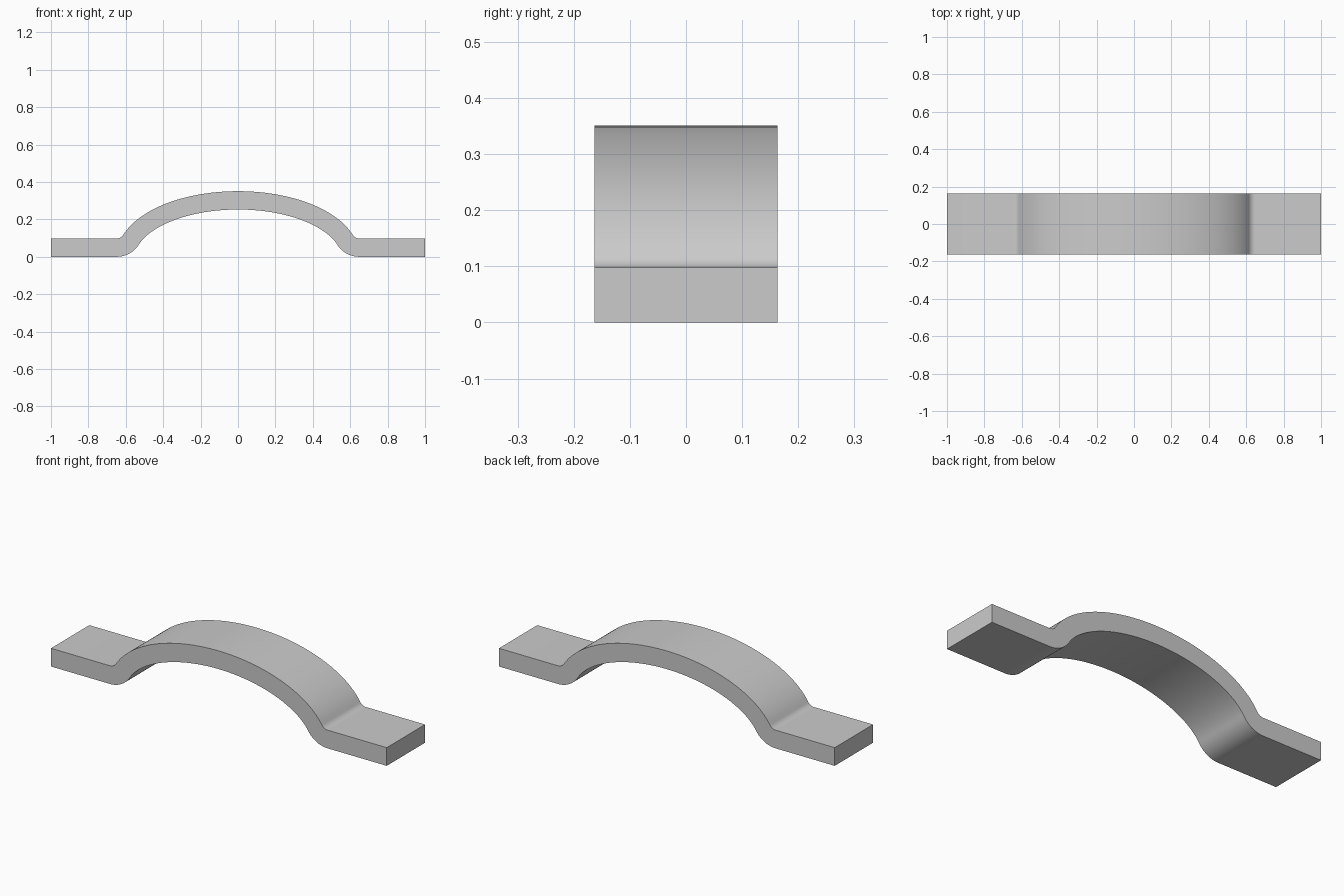
import bpy, bmesh, math

cube = bpy.data.objects.get("Cube")
if cube:
    bpy.data.objects.remove(cube, do_unlink=True)

HALF_LENGTH, HALF_WIDTH, HALF_THICK = 1.0, 0.163, 0.049
ARCH_A, ARCH_B = 0.60, 0.302      # centreline half ellipse
BEND = 0.09                       # centreline radius of the foot bends
ARCH_STEPS, BEND_STEPS = 32, 10


def arch(t):
    """Centreline point and outward normal at ellipse angle t."""
    nx, nz = ARCH_B * math.cos(t), ARCH_A * math.sin(t)
    n = math.hypot(nx, nz)
    return ARCH_A * math.cos(t), ARCH_B * math.sin(t), nx / n, nz / n


# Find where the bend meets the arch tangentially
low, high = 0.0, math.pi / 2
for _ in range(50):
    mid = (low + high) / 2
    x, z, nx, nz = arch(mid)
    if z + BEND * nz < HALF_THICK + BEND:
        low = mid
    else:
        high = mid
start = low
x, z, nx, nz = arch(start)
cx, cz = x + BEND * nx, z + BEND * nz

# Right half of the centreline, from the crown to the foot's end
half = [arch(math.pi / 2 + (start - math.pi / 2) * i / ARCH_STEPS)
        for i in range(ARCH_STEPS + 1)]
angle = math.atan2(nz, nx)
for i in range(1, BEND_STEPS + 1):
    a = angle + (math.pi / 2 - angle) * i / BEND_STEPS
    ux, uz = math.cos(a), math.sin(a)
    half.append((cx - BEND * ux, cz - BEND * uz, ux, uz))
half.append((HALF_LENGTH, HALF_THICK, 0, 1))
path = [(-x, z, -nx, nz) for x, z, nx, nz in half[:0:-1]] + half

# Offset to both sides and extrude the closed outline across the width
outline = [(x + HALF_THICK * nx, z + HALF_THICK * nz) for x, z, nx, nz in path]
outline += [(x - HALF_THICK * nx, z - HALF_THICK * nz) for x, z, nx, nz in path[::-1]]
bm = bmesh.new()
face = bm.faces.new([bm.verts.new((x, -HALF_WIDTH, z)) for x, z in outline])
side = bmesh.ops.extrude_face_region(bm, geom=[face])
moved = [v for v in side["geom"] if isinstance(v, bmesh.types.BMVert)]
bmesh.ops.translate(bm, verts=moved, vec=(0, 2 * HALF_WIDTH, 0))
bmesh.ops.recalc_face_normals(bm, faces=bm.faces)
mesh = bpy.data.meshes.new("arched_strap")
bm.to_mesh(mesh)
bm.free()

# Grey metal
grey = bpy.data.materials.new("grey_metal")
grey.use_nodes = True
grey.diffuse_color = (0.6, 0.6, 0.6, 1)
grey.node_tree.nodes["Principled BSDF"].inputs["Base Color"].default_value = (0.6, 0.6, 0.6, 1)
mesh.materials.append(grey)

strap = bpy.data.objects.new("arched_strap", mesh)
bpy.context.collection.objects.link(strap)
bpy.context.view_layer.objects.active = strap
strap.select_set(True)
bpy.ops.object.shade_smooth_by_angle(angle=math.radians(30))
